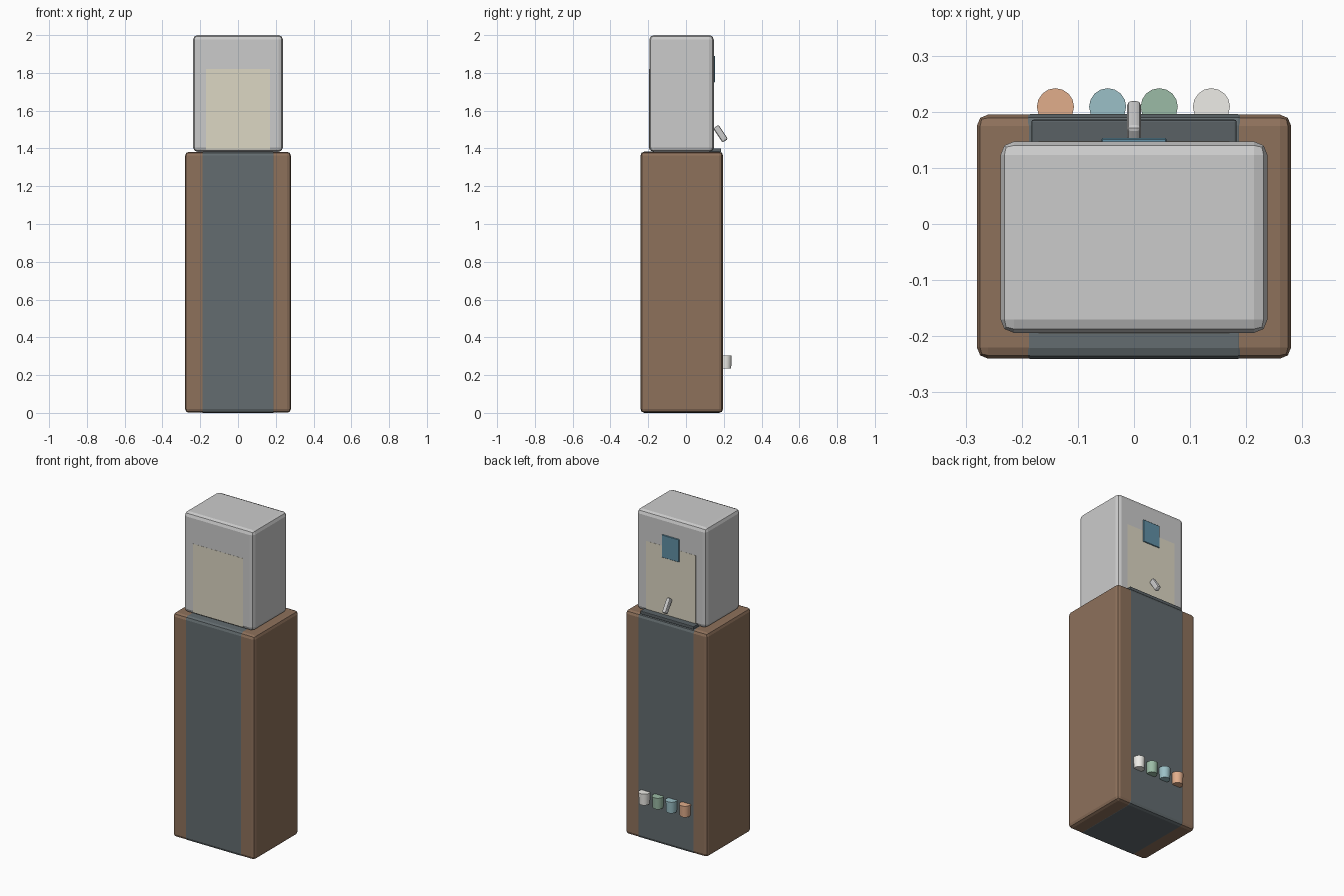
import bpy
from math import atan2

if "Cube" in bpy.data.objects:
    bpy.data.objects.remove(bpy.data.objects["Cube"])


def paint(obj, rgb):
    if rgb:
        mat = bpy.data.materials.new(obj.name + "_colour")
        mat.diffuse_color = (*rgb, 1)
        mat.use_nodes = True
        mat.node_tree.nodes["Principled BSDF"].inputs["Base Color"].default_value = mat.diffuse_color
        obj.data.materials.append(mat)


def box(name, lo, hi, rgb=None, bevel=0.0, segments=2):
    """Box between two corners, with optional rounded edges."""
    centre = [(a + b) / 2 for a, b in zip(lo, hi)]
    bpy.ops.mesh.primitive_cube_add(size=1, location=centre)
    obj = bpy.context.object
    obj.name = name
    obj.scale = [b - a for a, b in zip(lo, hi)]
    bpy.ops.object.transform_apply(location=False, rotation=False, scale=True)
    if bevel:
        mod = obj.modifiers.new("Bevel", 'BEVEL')
        mod.width = bevel
        mod.segments = segments
    paint(obj, rgb)
    return obj


BROWN = (0.27, 0.165, 0.105)
SLATE = (0.125, 0.15, 0.16)
CREAM = (0.72, 0.68, 0.55)
E = 0.0008  # panels sit just proud of the body they are set into

# Wooden cabinet with a slate band wrapping front, top, back and underside
box("cabinet", (-0.28, -0.24, E), (0.28, 0.195, 1.382), BROWN, 0.02)
box("cabinet_panel", (-0.205, -0.24 - E, 0), (0.205, 0.195 + E, 1.382 + E), SLATE, 0.02)

# Dispenser body with a cream insert on front and back
box("dispenser_body", (-0.238, -0.194, 1.382), (0.238, 0.147, 2.0), None, 0.024)
box("dispenser_insert", (-0.17, -0.194 - E, 1.395), (0.17, 0.147 + E, 1.82), CREAM)

# Control screen
box("screen", (-0.058, 0.135, 1.75), (0.058, 0.153, 1.89), (0.12, 0.28, 0.38), 0.002, 1)

# Drip tray below the spout
box("drip_tray", (-0.183, 0.0, 1.38), (0.183, 0.186, 1.4), (0.1, 0.12, 0.13), 0.004)

# Spout leaning outwards
spout = box("spout", (-0.0125, 0.166, 1.433), (0.0125, 0.2, 1.523), None, 0.008)
spout.rotation_euler.x = atan2(0.05, 0.075)

# Row of tapered cups on the lower back
cups = [("orange", -0.14, (0.75, 0.42, 0.26)), ("blue", -0.047, (0.33, 0.53, 0.57)),
        ("green", 0.045, (0.33, 0.5, 0.38)), ("white", 0.138, (0.85, 0.84, 0.8))]
for label, x, rgb in cups:
    bpy.ops.mesh.primitive_cone_add(vertices=16, radius1=0.03, radius2=0.033, depth=0.07,
                                    location=(x, 0.209, 0.269))
    cup = bpy.context.object
    cup.name = label + "_cup"
    paint(cup, rgb)
    bpy.ops.object.shade_smooth_by_angle()
